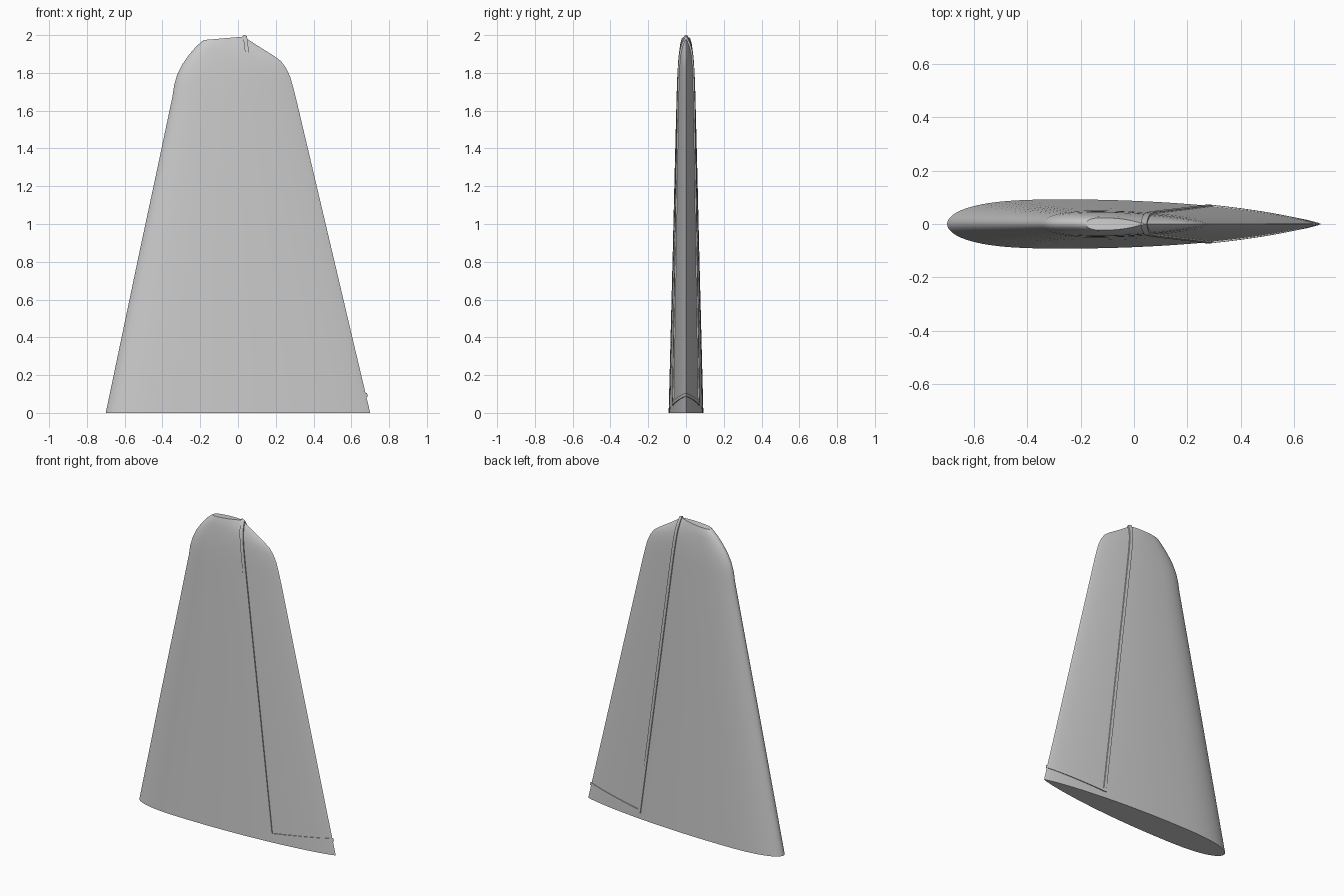
import bpy, bmesh, math

if "Cube" in bpy.data.objects:
    bpy.data.objects.remove(bpy.data.objects["Cube"])

# stations: leading x, leading z, trailing x, trailing z, half thickness
STATIONS = [
    (-0.70, 0.00, 0.70, 0.00, 0.092),
    (-0.61, 0.43, 0.598, 0.43, 0.081),
    (-0.52, 0.86, 0.497, 0.86, 0.070),
    (-0.43, 1.28, 0.398, 1.28, 0.060),
    (-0.348, 1.67, 0.306, 1.67, 0.050),
    (-0.338, 1.735, 0.289, 1.735, 0.048),
    (-0.322, 1.79, 0.276, 1.78, 0.046),
    (-0.295, 1.845, 0.255, 1.825, 0.043),
    (-0.26, 1.895, 0.228, 1.862, 0.039),
    (-0.225, 1.935, 0.19, 1.89, 0.035),
    (-0.195, 1.964, 0.11, 1.94, 0.030),
    (-0.18, 1.974, 0.03, 1.992, 0.023),
]
N = 40  # steps along the chord


def profile(u):
    """Relative half thickness of the foil along its chord."""
    if u < 0.32:
        return math.sqrt(max(0, 1 - ((0.32 - u) / 0.32) ** 3))
    return max(0, 1 - ((u - 0.32) / 0.68) ** 2) ** 0.8


def make_object(name, bm):
    bmesh.ops.recalc_face_normals(bm, faces=bm.faces)
    mesh = bpy.data.meshes.new(name)
    bm.to_mesh(mesh)
    bm.free()
    obj = bpy.data.objects.new(name, mesh)
    bpy.context.collection.objects.link(obj)
    return obj


def loft_fin(name, d=0.0):
    """Loft the foil stations; d inflates the skin."""
    bm = bmesh.new()
    rings = []
    for x0, z0, x1, z1, t in STATIONS:
        ring = []
        for i in range(2 * N):
            a = math.pi * i / N
            u = (1 - math.cos(a)) / 2
            side = -1 if i < N else 1
            y = side * (t + d) * profile(u) if i not in (0, N) else 0
            x = x0 - d + (x1 - x0 + 2 * d) * u
            z = z0 + (z1 - z0) * u + d * z0 / 2
            ring.append(bm.verts.new((x, y, z)))
        rings.append(ring)
    for a, b in zip(rings, rings[1:]):
        for i in range(2 * N):
            j = (i + 1) % (2 * N)
            bm.faces.new((a[i], a[j], b[j], b[i]))
    bm.faces.new(rings[0])
    bm.faces.new(rings[-1])
    return make_object(name, bm)


def smooth(obj):
    bpy.ops.object.select_all(action='DESELECT')
    obj.select_set(True)
    bpy.context.view_layer.objects.active = obj
    bpy.ops.object.shade_smooth_by_angle(angle=math.radians(30))


# main tapered fin
fin = loft_fin("fin")
smooth(fin)

# L-shaped prism that picks the seam band out of the inflated skin
bm = bmesh.new()
outline = [(0.018, 2.06), (0.277, 0.04), (0.75, 0.095),
           (0.75, 0.113), (0.293, 0.06), (0.039, 2.06)]
face = bm.faces.new([bm.verts.new((x, -0.3, z)) for x, z in outline])
ext = bmesh.ops.extrude_face_region(bm, geom=[face])
for v in ext["geom"]:
    if isinstance(v, bmesh.types.BMVert):
        v.co.y = 0.3
cutter = make_object("seam_cutter", bm)
cutter.hide_render = True

# raised seam between the fixed fin and its hinged rear panel
seam = loft_fin("rear_panel_seam", 0.008)
mod = seam.modifiers.new("band", 'BOOLEAN')
mod.operation = 'INTERSECT'
mod.solver = 'EXACT'
mod.object = cutter
bpy.context.view_layer.objects.active = seam
bpy.ops.object.modifier_apply(modifier=mod.name)
bpy.data.objects.remove(cutter)
smooth(seam)
